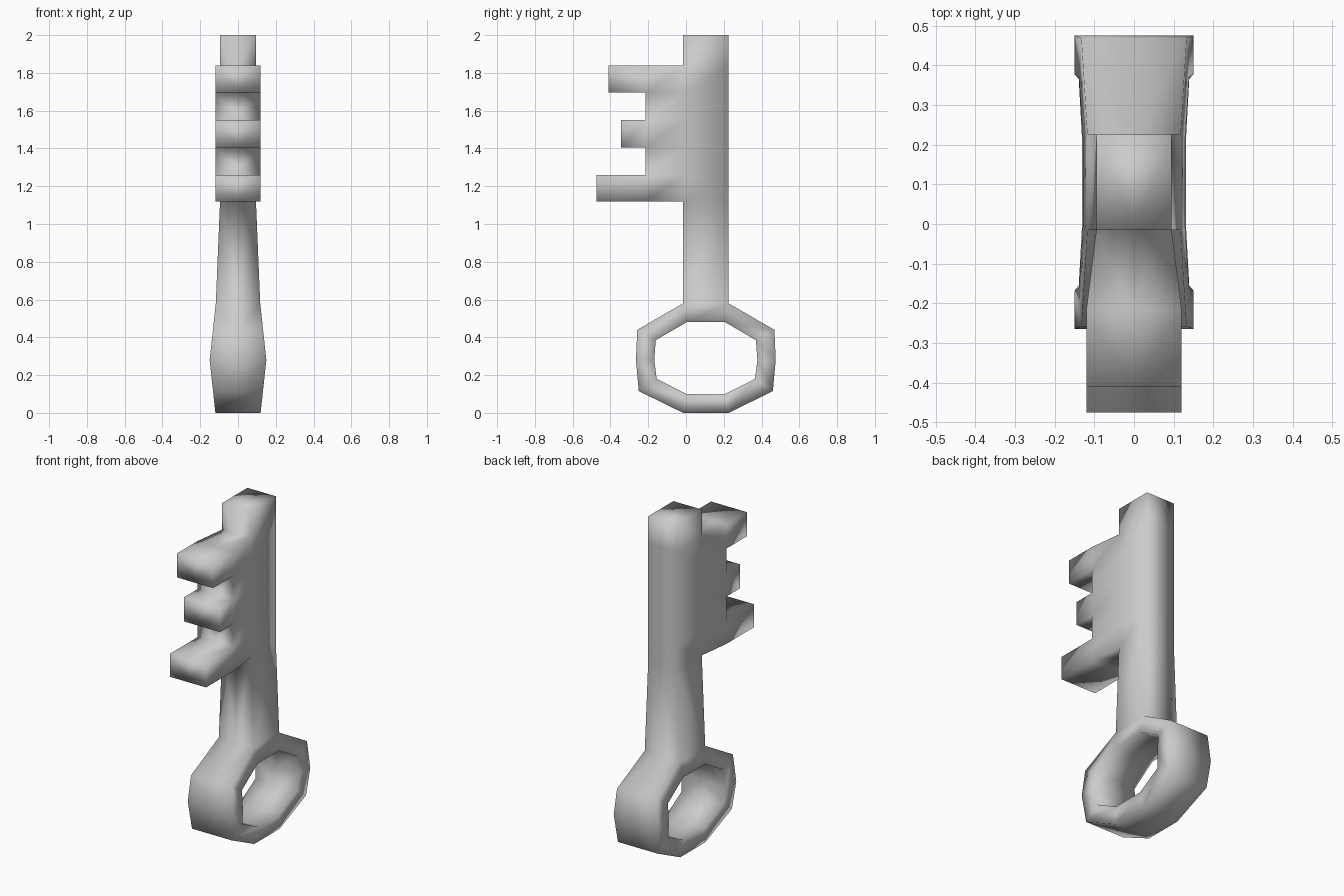
import bpy, bmesh

cube = bpy.data.objects.get("Cube")
if cube:
    bpy.data.objects.remove(cube, do_unlink=True)

MID_Y = 0.105           # centre line of shaft and bow
FRONT, BACK = -0.015, 0.225
WEB_Y = -0.215          # front edge of the web that carries the teeth


def half_width(y, z):
    """Half thickness of the key at a point of its side profile."""
    if z < 0.59:        # bow: thickest at mid height
        return 0.15 - 0.108 * abs(z - 0.28)
    return 0.12 if y < -0.1 else 0.095


quads = []

# Bow: front half of each loop from top to bottom, mirrored to the back
outer = [(FRONT, 0.58), (-0.258, 0.44), (-0.265, 0.28), (-0.25, 0.115), (FRONT, 0)]
inner = [(0.003, 0.48), (-0.16, 0.385), (-0.168, 0.28), (-0.155, 0.18), (0.003, 0.1)]


def full_loop(half):
    return half + [(2 * MID_Y - y, z) for y, z in reversed(half)]


outer, inner = full_loop(outer), full_loop(inner)
for i in range(len(outer)):
    j = (i + 1) % len(outer)
    quads.append((outer[i], outer[j], inner[j], inner[i]))


def add_rect(y0, y1, z0, z1):
    quads.append(((y0, z0), (y1, z0), (y1, z1), (y0, z1)))


# Shaft, web and teeth
levels = [0.58, 1.12, 1.26, 1.405, 1.55, 1.695, 1.84, 2]
teeth = {1: -0.475, 3: -0.345, 5: -0.41}
for i, (low, high) in enumerate(zip(levels, levels[1:])):
    add_rect(FRONT, BACK, low, high)
    if 1 <= i <= 5:
        add_rect(WEB_Y, FRONT, low, high)
    if i in teeth:
        add_rect(teeth[i], WEB_Y, low, high)

# Turn the side profile into one half of the solid
bm = bmesh.new()
side, centre = {}, {}
for quad in quads:
    for y, z in quad:
        key = (round(y, 4), round(z, 4))
        if key not in side:
            side[key] = bm.verts.new((half_width(y, z), y, z))
            centre[side[key]] = bm.verts.new((0, y, z))
    bm.faces.new([side[(round(y, 4), round(z, 4))] for y, z in quad])
for edge in [e for e in bm.edges if e.is_boundary]:
    a, b = edge.verts
    bm.faces.new((a, b, centre[b], centre[a]))
bmesh.ops.delete(bm, geom=[v for v in bm.verts if not v.link_faces], context='VERTS')

# Mirror the half to the other side and weld along the middle
copy = bmesh.ops.duplicate(bm, geom=bm.verts[:] + bm.edges[:] + bm.faces[:])
for v in copy["geom"]:
    if isinstance(v, bmesh.types.BMVert):
        v.co.x = -v.co.x
bmesh.ops.remove_doubles(bm, verts=bm.verts[:], dist=0.0005)
bmesh.ops.recalc_face_normals(bm, faces=bm.faces[:])
for face in bm.faces:
    face.smooth = True

mesh = bpy.data.meshes.new("key")
bm.to_mesh(mesh)
bm.free()
key_object = bpy.data.objects.new("key", mesh)
bpy.context.collection.objects.link(key_object)

# Single grey metal
metal = bpy.data.materials.new("light_grey_metal")
metal.use_nodes = True
colour = (0.6, 0.6, 0.6, 1)
metal.diffuse_color = colour
metal.node_tree.nodes["Principled BSDF"].inputs["Base Color"].default_value = colour
mesh.materials.append(metal)
